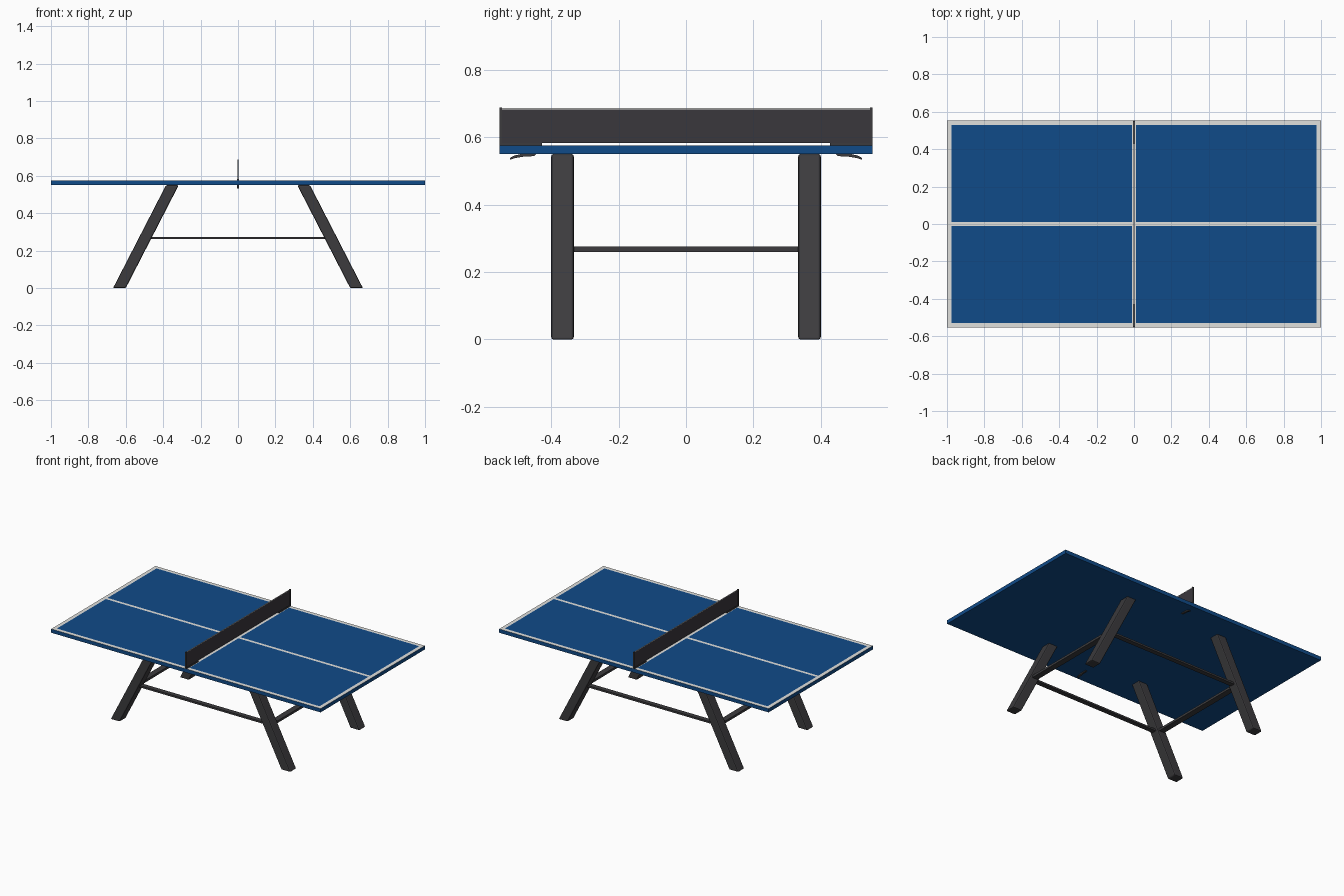
import bpy
import bmesh
from mathutils import Vector

cube = bpy.data.objects.get("Cube")
if cube:
    bpy.data.objects.remove(cube, do_unlink=True)


def material(name, rgb):
    mat = bpy.data.materials.new(name)
    mat.use_nodes = True
    mat.diffuse_color = (*rgb, 1)
    bsdf = next(n for n in mat.node_tree.nodes if n.type == 'BSDF_PRINCIPLED')
    bsdf.inputs["Base Color"].default_value = (*rgb, 1)
    return mat


BLUE = material("table blue", (0.005, 0.07, 0.25))
WHITE = material("line white", (0.75, 0.75, 0.73))
CHARCOAL = material("frame charcoal", (0.045, 0.044, 0.048))
NET = material("net dark grey", (0.042, 0.038, 0.046))

LENGTH, WIDTH = 1.0, 0.553      # half sizes of the table top
TOP, UNDER = 0.575, 0.55


def finish(name, bm, *mats):
    mesh = bpy.data.meshes.new(name)
    bmesh.ops.recalc_face_normals(bm, faces=bm.faces)
    bm.to_mesh(mesh)
    bm.free()
    obj = bpy.data.objects.new(name, mesh)
    bpy.context.collection.objects.link(obj)
    for mat in mats:
        mesh.materials.append(mat)
    return obj


def box_mesh(low, high):
    low, high = Vector(low), Vector(high)
    bm = bmesh.new()
    bmesh.ops.create_cube(bm, size=1)
    for v in bm.verts:
        v.co = (low + high) / 2 + v.co * (high - low)
    return bm


def box(name, low, high, mat):
    return finish(name, box_mesh(low, high), mat)


def prism(name, outline, axis, start, end, mat):
    """Extrude a closed (side, height) outline along x or y."""
    bm = bmesh.new()
    place = (lambda a, z: (start, a, z)) if axis == 'x' else (lambda a, z: (a, start, z))
    face = bm.faces.new([bm.verts.new(place(a, z)) for a, z in outline])
    out = bmesh.ops.extrude_face_region(bm, geom=[face])
    step = Vector((end - start, 0, 0) if axis == 'x' else (0, end - start, 0))
    for v in out["geom"]:
        if isinstance(v, bmesh.types.BMVert):
            v.co += step
    return finish(name, bm, mat)


def bevel(obj, width):
    mod = obj.modifiers.new("Soft edges", 'BEVEL')
    mod.width = width
    mod.segments = 2
    mod.limit_method = 'ANGLE'


# Table top, cut along the painted lines
bm = box_mesh((-LENGTH, -WIDTH, UNDER), (LENGTH, WIDTH, TOP))
line, border = 0.01, 0.025
for axis, half in ((0, LENGTH), (1, WIDTH)):
    for cut in (line, half - border):
        for side in (-1, 1):
            point, normal = Vector(), Vector()
            point[axis], normal[axis] = side * cut, 1
            bmesh.ops.bisect_plane(bm, geom=bm.verts[:] + bm.edges[:] + bm.faces[:],
                                   plane_co=point, plane_no=normal)
bm.normal_update()
for f in bm.faces:
    c = f.calc_center_median()
    x, y = abs(c.x), abs(c.y)
    painted = min(x, y) < line or x > LENGTH - border or y > WIDTH - border
    f.material_index = int(painted and c.z > TOP - 0.001)
finish("table_top", bm, BLUE, WHITE)

# Splayed legs
for sx, end in ((-1, "right"), (1, "left")):
    for sy, side in ((-1, "front"), (1, "back")):
        profile = [(sx * 0.60, 0), (sx * 0.668, 0), (sx * 0.385, UNDER), (sx * 0.317, UNDER)]
        leg = prism(f"{side}_{end}_leg", profile, 'y', sy * 0.333, sy * 0.40, CHARCOAL)
        bevel(leg, 0.007)

# Flat rails between the legs
for s, end, side in ((-1, "right", "front"), (1, "left", "back")):
    box(f"{end}_cross_rail", (s * 0.497 - 0.02, -0.345, 0.26),
        (s * 0.497 + 0.02, 0.345, 0.275), CHARCOAL)
    y = s * 0.366
    box(f"{side}_long_rail", (-0.49, y - 0.016, 0.262), (0.49, y + 0.016, 0.274), CHARCOAL)

# Net with its top tape
box("net", (-0.001, -0.548, 0.583), (0.001, 0.548, 0.683), NET)
box("net_tape", (-0.0015, -0.548, 0.683), (0.0015, 0.548, 0.687), WHITE)

# Net posts, clamp arms and curved clamp levers
for s, side in ((-1, "front"), (1, "back")):
    box(f"{side}_net_post", (-0.004, s * 0.546, TOP), (0.004, s * 0.554, 0.688), CHARCOAL)
    box(f"{side}_clamp_arm", (-0.005, s * 0.428, TOP), (0.005, s * 0.554, 0.583), CHARCOAL)
    lever = [(0.445, 0.55), (0.45, 0.544), (0.485, 0.542), (0.508, 0.538), (0.523, 0.533),
             (0.521, 0.540), (0.508, 0.546), (0.49, 0.55)]
    prism(f"{side}_clamp_lever", [(s * y, z) for y, z in lever], 'x', -0.006, 0.006, CHARCOAL)
